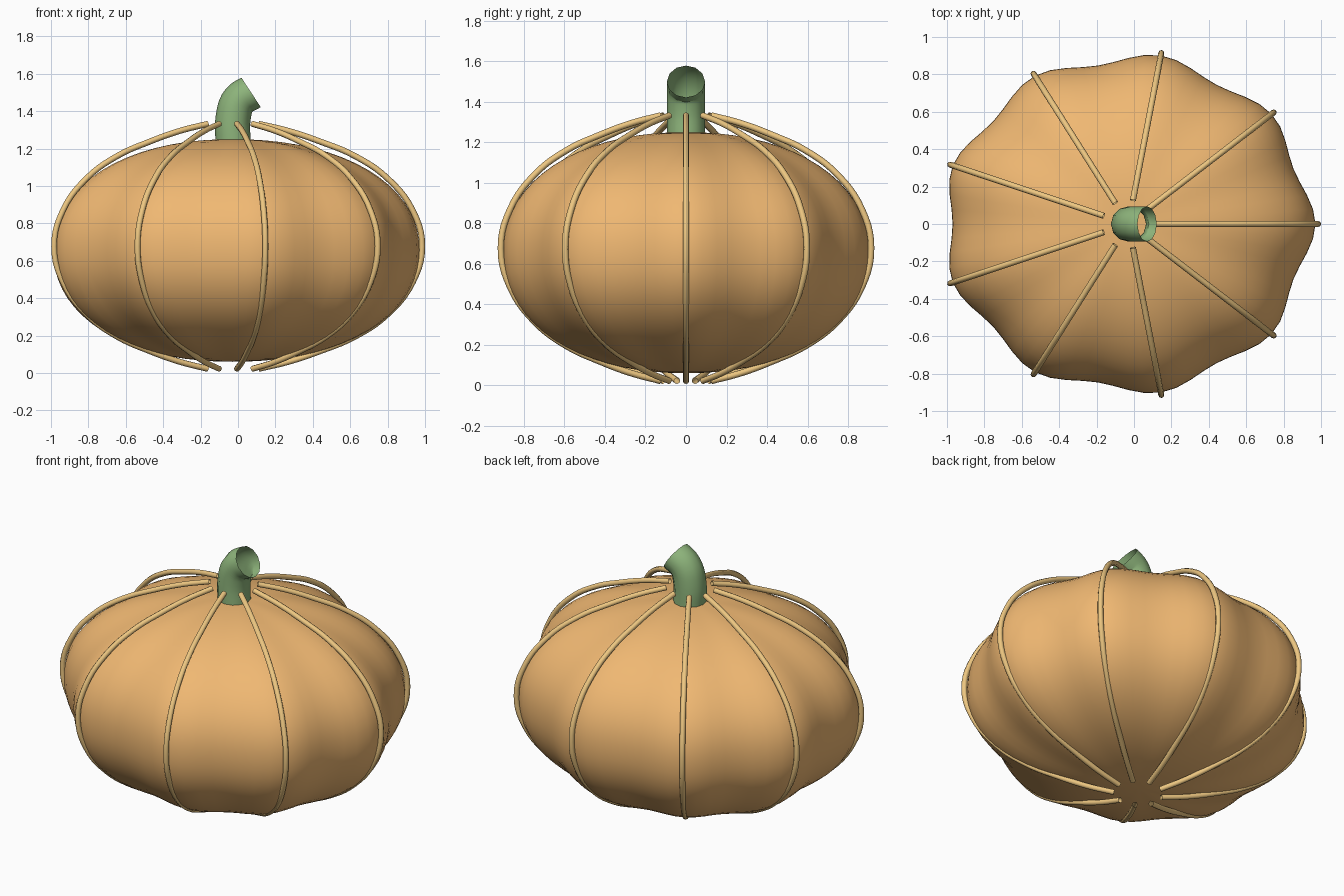
import bpy, bmesh
from math import sin, cos, pi, radians

if "Cube" in bpy.data.objects:
    bpy.data.objects.remove(bpy.data.objects["Cube"])

CX, SY = -0.03, 0.915      # centre offset and depth squash
LOBES = 9


def material(name, rgb):
    m = bpy.data.materials.new(name)
    m.diffuse_color = (*rgb, 1)
    m.use_nodes = True
    m.node_tree.nodes["Principled BSDF"].inputs["Base Color"].default_value = m.diffuse_color
    return m


orange = material("orange_skin", (0.87, 0.48, 0.17))
tan = material("rib_tan", (0.85, 0.57, 0.22))
green = material("stem_green", (0.27, 0.46, 0.20))


def tube(name, points, radius, res, mat, steps):
    """Open-ended round tube along a smooth path, turned into a mesh."""
    cu = bpy.data.curves.new(name, 'CURVE')
    cu.dimensions = '3D'
    cu.bevel_depth = radius
    cu.bevel_resolution = res
    cu.resolution_u = steps
    sp = cu.splines.new('BEZIER')
    sp.bezier_points.add(len(points) - 1)
    for bp, p in zip(sp.bezier_points, points):
        bp.co = p
        bp.handle_left_type = bp.handle_right_type = 'AUTO'
    ob = bpy.data.objects.new(name, cu)
    bpy.context.collection.objects.link(ob)
    cu.materials.append(mat)
    bpy.ops.object.select_all(action='DESELECT')
    ob.select_set(True)
    bpy.context.view_layer.objects.active = ob
    bpy.ops.object.convert(target='MESH')
    return bpy.context.object


# Body: sphere reshaped to a lobed, slightly squared-off ellipsoid
bm = bmesh.new()
bmesh.ops.create_uvsphere(bm, u_segments=72, v_segments=36, radius=1)
for v in bm.verts:
    x, y, z = v.co
    k = (abs(z) ** 2.15 + (x * x + y * y) ** 1.075) ** (-1 / 2.15)
    r = (x * x + y * y) ** 0.5
    if r > 1e-5:
        c, s = x / r, y / r
        wave = ((c + 1j * s) ** LOBES).real
        rad = r * k * (0.97 + 0.03 * wave)
    else:
        c, s, rad = 1, 0, 0
    v.co = (CX + rad * c, SY * rad * s, 0.655 + 0.595 * z * k)
me = bpy.data.meshes.new("pumpkin_body")
bm.to_mesh(me)
bm.free()
me.materials.append(orange)
body = bpy.data.objects.new("pumpkin_body", me)
bpy.context.collection.objects.link(body)
me.shade_smooth()

# Ribs: one half profile (radius, height above middle), mirrored and repeated
half = [(0.14, 0.655), (0.30, 0.617), (0.47, 0.56), (0.655, 0.483),
        (0.83, 0.363), (0.965, 0.19)]
profile = half + [(1.0145, 0)] + [(r, -h) for r, h in reversed(half)]
for i in range(LOBES):
    a = 2 * pi * i / LOBES
    pts = [(CX + r * cos(a), SY * r * sin(a), 0.677 + h) for r, h in profile]
    tube(f"rib_{i + 1}", pts, 0.016, 2, tan, 5)

# Stem: bent open tube
path = [(-0.025, 0, 1.21), (-0.025, 0, 1.37), (0.006, 0, 1.458), (0.07, 0, 1.50)]
tube("stem", path, 0.094, 4, green, 5)
bpy.ops.object.shade_smooth_by_angle(angle=radians(40))
